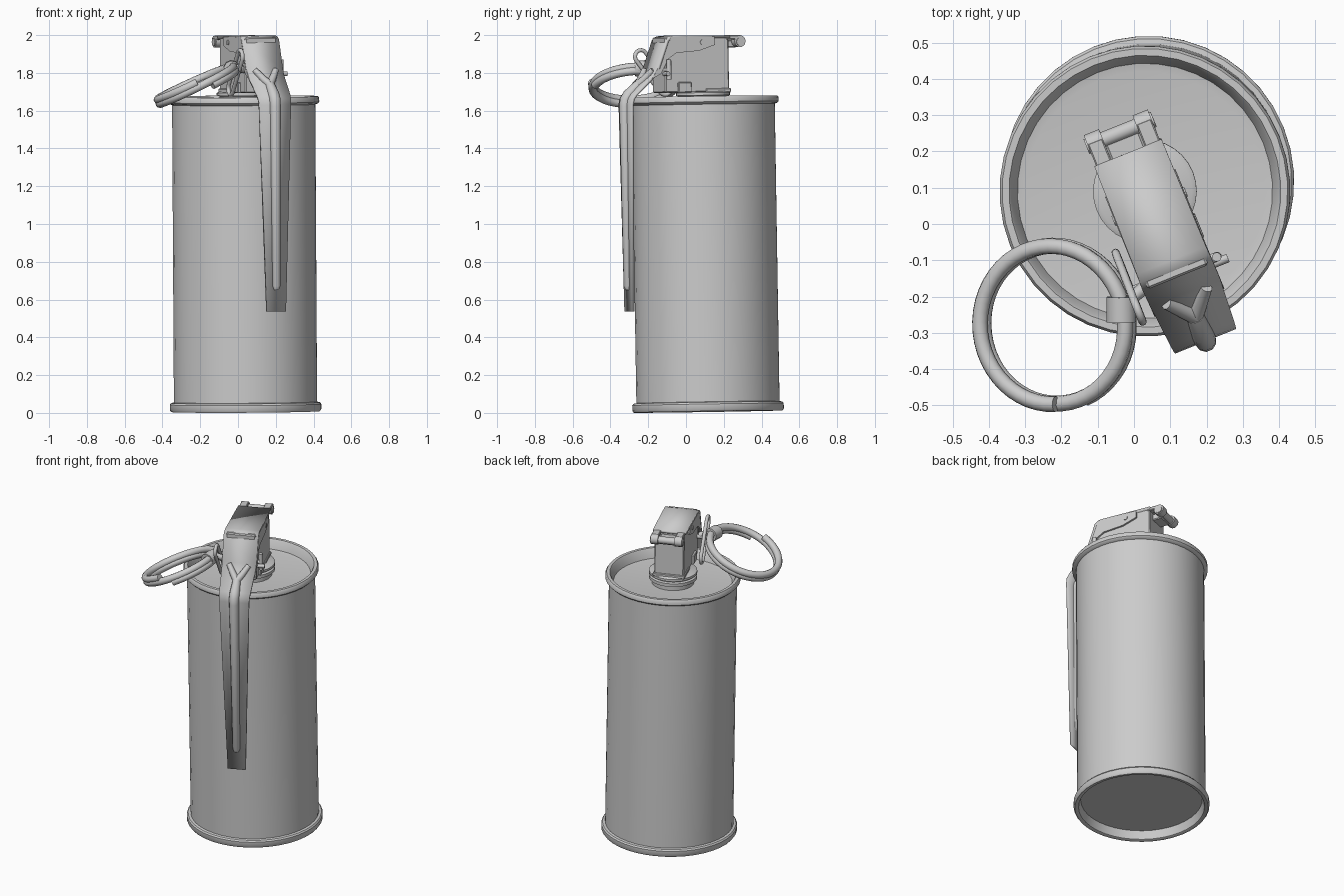
import bpy, bmesh, math
from mathutils import Matrix, Vector

if "Cube" in bpy.data.objects:
    bpy.data.objects.remove(bpy.data.objects["Cube"])

# Common placement: slight lean of the whole can, head turned 22 degrees
lean = Vector((0, 0, 1)).rotation_difference(Vector((-0.006, -0.016, 1))).to_matrix().to_4x4()
FRAME = Matrix.Translation((0.04, 0.117, 0.007)) @ lean @ Matrix.Rotation(math.radians(22), 4, 'Z')


def finish(ob, matrix=FRAME, angle=35):
    ob.matrix_world = matrix
    bpy.ops.object.select_all(action='DESELECT')
    ob.select_set(True)
    bpy.context.view_layer.objects.active = ob
    if ob.type == 'CURVE':
        bpy.ops.object.convert(target='MESH')
        ob = bpy.context.object
    bpy.ops.object.shade_smooth_by_angle(angle=math.radians(angle))
    return ob


def from_bmesh(name, bm, recalc=True):
    if recalc:
        bmesh.ops.recalc_face_normals(bm, faces=bm.faces)
    me = bpy.data.meshes.new(name)
    bm.to_mesh(me)
    bm.free()
    ob = bpy.data.objects.new(name, me)
    bpy.context.collection.objects.link(ob)
    return ob


def lathe(name, profile, sides):
    bm = bmesh.new()
    vs = [bm.verts.new((r, 0, z)) for r, z in profile]
    es = [bm.edges.new(p) for p in zip(vs, vs[1:])]
    bmesh.ops.spin(bm, geom=vs + es, cent=(0, 0, 0), axis=(0, 0, 1),
                   angle=math.tau, steps=sides, use_duplicate=False)
    bmesh.ops.remove_doubles(bm, verts=bm.verts, dist=1e-5)
    return finish(from_bmesh(name, bm))


def box(name, lo, hi, bevel=0.006):
    bm = bmesh.new()
    lo, hi = Vector(lo), Vector(hi)
    bmesh.ops.create_cube(bm, size=1, matrix=Matrix.Translation((lo + hi) / 2)
                          @ Matrix.Diagonal((*(hi - lo), 1)))
    bmesh.ops.bevel(bm, geom=bm.edges[:], offset=bevel, segments=1, affect='EDGES')
    return finish(from_bmesh(name, bm))


def rod(name, points, r, closed=False, matrix=FRAME, radii=None):
    cu = bpy.data.curves.new(name, 'CURVE')
    cu.dimensions = '3D'
    cu.bevel_depth = r
    cu.bevel_resolution = 3
    cu.use_fill_caps = True
    sp = cu.splines.new('POLY')
    sp.points.add(len(points) - 1)
    for i, p in enumerate(points):
        sp.points[i].co = (*p, 1)
        sp.points[i].radius = radii[i] if radii else 1
    sp.use_cyclic_u = closed
    ob = bpy.data.objects.new(name, cu)
    bpy.context.collection.objects.link(ob)
    return finish(ob, matrix, 50)


# Canister with rolled rims, recessed lid and recessed base
lathe("canister", [(0, .055), (.36, .055), (.373, .004), (.38, 0), (.395, 0), (.402, .01),
                   (.402, .038), (.395, .047), (.38, .05), (.38, 1.625), (.394, 1.63),
                   (.401, 1.638), (.401, 1.658), (.394, 1.668), (.375, 1.668), (.369, 1.66),
                   (.352, 1.61), (.33, 1.606), (0, 1.61)], 40)

# Threaded neck under the head
lathe("neck", [(.125, 1.6), (.125, 1.635), (.143, 1.64), (.143, 1.66), (.128, 1.664),
               (.128, 1.67), (.143, 1.674), (.143, 1.688), (.13, 1.695), (0, 1.695)], 32)

# Head housing with a bottom lip and side lugs
box("head_housing", (-.09, -.25, 1.69), (.09, .115, 1.984))
box("housing_lip", (-.097, -.02, 1.688), (.097, .122, 1.71), .004)
for s in (-1, 1):
    a, b = sorted((s * .08, s * .105))
    box("side_lug", (a, -.18, 1.69), (b, -.105, 1.745), .004)
    rod("rivet", [(s * .08, -.04, 1.955), (s * .108, -.04, 1.955)], .014)

# Safety lever: bent strip running over the head and down the can
stations = [(.12, 1.99, .1), (-.2, 1.993, .103), (-.225, 1.988, .104), (-.245, 1.97, .105),
            (-.3, 1.82, .104), (-.32, 1.785, .102), (-.425, 1.685, .094),
            (-.442, 1.66, .092), (-.447, 1.63, .09), (-.447, .535, .054)]
bm = bmesh.new()
rows = [[bm.verts.new((s * w, y, z)) for s in (-1, 1)] for y, z, w in stations]
for a, b in zip(rows, rows[1:]):
    bm.faces.new((a[0], b[0], b[1], a[1]))
lever = from_bmesh("safety_lever", bm, False)
mod = lever.modifiers.new("thickness", 'SOLIDIFY')
mod.thickness = .014
mod.offset = -1
finish(lever)

# Side flanges folded down from the lever
for s in (-1, 1):
    bm = bmesh.new()
    flange = [(.03, 1.985), (-.22, 1.985), (-.243, 1.965), (-.3, 1.815), (-.33, 1.765),
              (-.28, 1.79), (-.235, 1.87), (-.19, 1.9), (-.06, 1.91), (.03, 1.94)]
    f = bm.faces.new([bm.verts.new((s * .092, y, z)) for y, z in flange])
    ext = bmesh.ops.extrude_face_region(bm, geom=[f])['geom']
    bmesh.ops.translate(bm, vec=(s * .012, 0, 0),
                        verts=[v for v in ext if isinstance(v, bmesh.types.BMVert)])
    finish(from_bmesh("lever_flange", bm))

# Pressed Y-shaped rib on the lever
fork = (0, -.372, 1.735)
rod("lever_rib", [fork, (0, -.425, 1.682), (0, -.443, 1.655), (0, -.447, 1.62),
                  (0, -.447, .67), (0, -.445, .65)], .022,
    radii=[1.1, 1.4, 1.4, 1.35, 1, .6])
for s in (-1, 1):
    rod("rib_arm", [fork, (s * .025, -.345, 1.763), (s * .06, -.308, 1.812)], .02,
        radii=[1.1, 1, .8])

# Hinge at the back of the head
rod("hinge_pin", [(-.1, .178, 1.955), (.1, .178, 1.955)], .022)
for s in (-1, 1):
    a, b = sorted((s * .05, s * .095))
    box("hinge_ear", (a, .1, 1.968), (b, .185, 1.99), .004)
    rod("hinge_knuckle", [(a, .178, 1.958), (b, .178, 1.958)], .032)
box("hinge_bracket", (-.05, .1, 1.925), (.05, .175, 1.965), .005)

# Pull pin with a bent leg and a slanted wire eye
rod("pull_pin", [(-.14, -.24, 1.81), (.122, -.24, 1.81)], .013)
rod("pin_leg", [(.118, -.24, 1.76), (.118, -.24, 1.865)], .013)
rod("pin_tip", [(.09, -.255, 1.79), (.145, -.255, 1.79)], .012)
top, low = Vector((-.138, -.295, 1.885)), Vector((-.138, -.16, 1.715))
d = (top - low).normalized()
n = Vector((0, -d.z, d.y))
eye = []
for c, start in ((top, 0), (low, math.pi)):
    for i in range(9):
        t = start + math.pi * i / 8
        eye.append(c + .034 * (n * math.cos(t) + d * math.sin(t)))
rod("pin_eye", eye, .011, True)

# Split pull ring (two turns) and the sleeve joining it to the pin
ring_axis = Vector((-.42, -.06, .9)).normalized()
ring_matrix = Matrix.Translation((-.22, -.278, 1.735)) @ \
    Vector((0, 0, 1)).rotation_difference(ring_axis).to_matrix().to_4x4()
turns = []
for i in range(97):
    t = math.tau * 1.95 * i / 96 - 1.2
    turns.append((.218 * math.cos(t), .218 * math.sin(t), -.024 + .048 * i / 96))
rod("pull_ring", turns, .022, matrix=ring_matrix)
rod("ring_sleeve", [(.205, .01, 0), (.205, .08, 0)], .042, matrix=ring_matrix)
rod("sleeve_link", [(-.15, -.26, 1.835), (-.1, -.245, 1.815)], .018)
